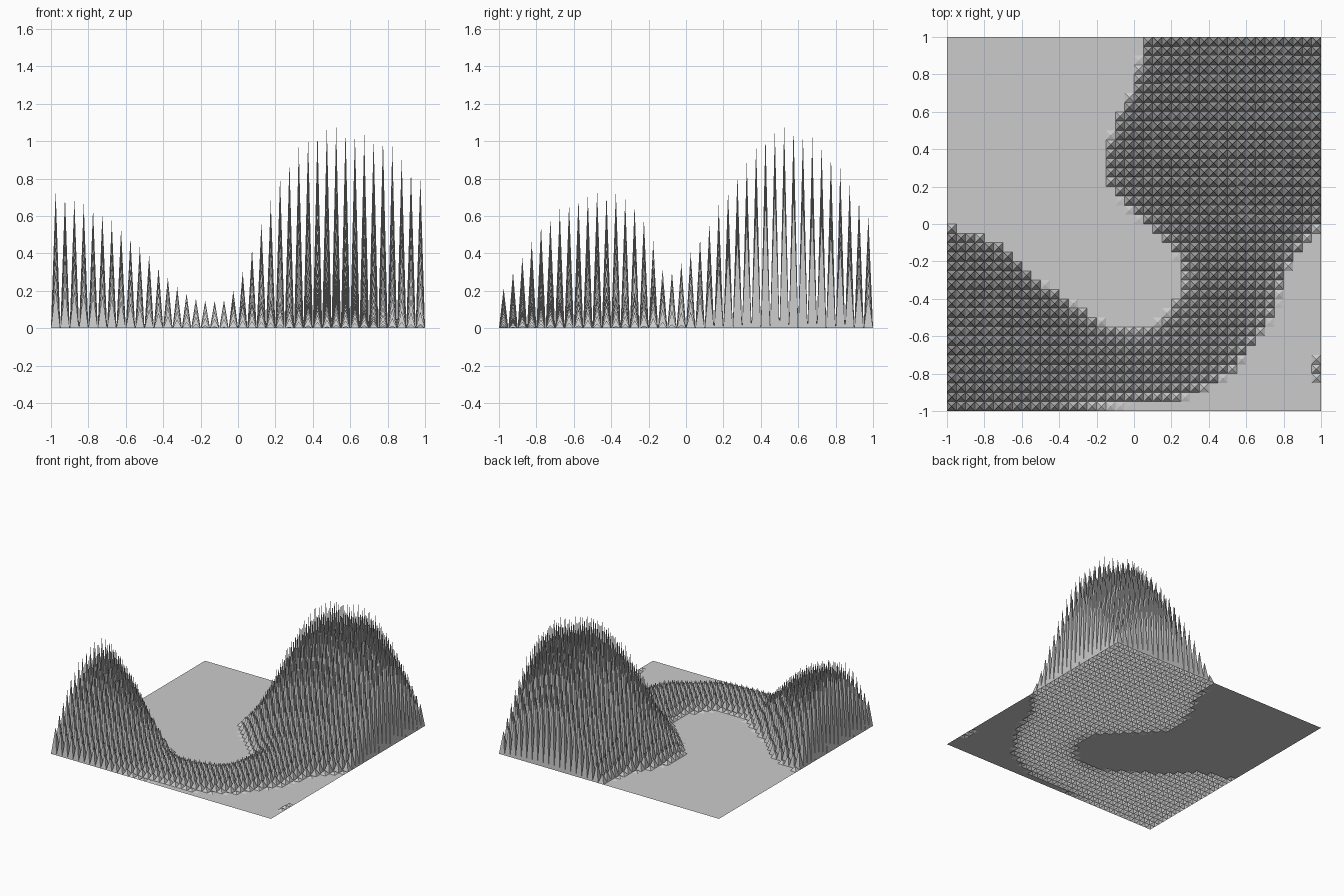
import bpy, bmesh, math, random

if "Cube" in bpy.data.objects:
    bpy.data.objects.remove(bpy.data.objects["Cube"])

random.seed(4)
CELLS = 40

# Coarse height map, 0.25 spacing: rows y = -1..1, columns x = -1..1.
# Negative values are clamped to the flat plate.
H = [
    [.18, .15, .08, .01, -.02, -.05, -.15, -.20, -.03],
    [.58, .50, .36, .17, .15, .14, .05, -.12, .04],
    [.73, .62, .37, .04, -.06, .07, .17, .00, -.12],
    [.66, .38, -.10, -.35, -.35, .00, .20, .08, -.25],
    [.00, -.20, -.40, -.30, -.05, .20, .36, .33, .02],
    [-.30, -.40, -.45, -.10, .20, .62, .77, .72, .45],
    [-.40, -.50, -.55, -.20, .23, .86, 1.09, 1.03, .77],
    [-.40, -.50, -.50, -.35, .00, .55, .92, .90, .55],
    [-.30, -.40, -.45, -.40, -.05, .33, .56, .45, .10],
]


def spline(v, t):
    """Smooth curve through evenly spaced values, t in -1..1."""
    p = [2 * v[0] - v[1]] + list(v) + [2 * v[-1] - v[-2]]
    u = (t + 1) * 4
    i = min(int(u), 7)
    f = u - i
    a, b, c, d = p[i:i + 4]
    return b + .5 * f * (c - a + f * (2*a - 5*b + 4*c - d + f * (3*(b - c) + d - a)))


def height(x, y):
    h = spline([spline(row, x) for row in H], y)
    # saddle between the two summits of the tall hill
    h -= .11 * math.exp(-((x - .64) ** 2 + (y - .56) ** 2) / .008)
    return max(0, h) * random.uniform(.98, 1.02)


# Square plate of cells, each poked into a pyramid spike
bm = bmesh.new()
bmesh.ops.create_grid(bm, x_segments=CELLS, y_segments=CELLS, size=1)
tips = bmesh.ops.poke(bm, faces=bm.faces[:])["verts"]
for v in tips:
    v.co.z = height(v.co.x, v.co.y)

mesh = bpy.data.meshes.new("spike_field")
bm.to_mesh(mesh)
bm.free()
bpy.context.collection.objects.link(bpy.data.objects.new("spike_field", mesh))
